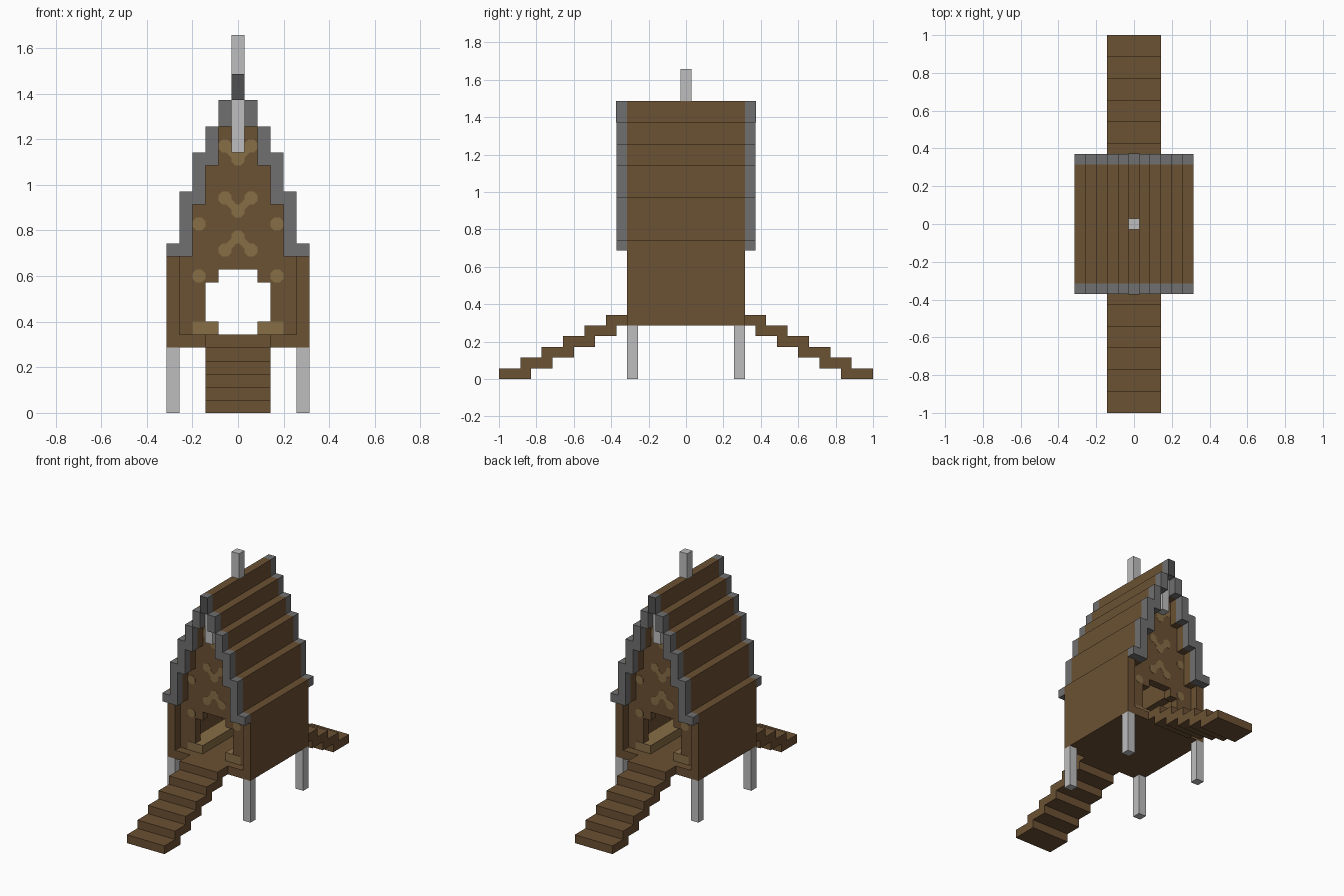
import bpy, bmesh
from math import pi
from mathutils import Matrix, Vector

U = 2 / 35  # one block

cube = bpy.data.objects.get("Cube")
if cube:
    bpy.data.objects.remove(cube, do_unlink=True)


def material(name, color):
    m = bpy.data.materials.new(name)
    m.use_nodes = True
    m.diffuse_color = (*color, 1)
    m.node_tree.nodes["Principled BSDF"].inputs["Base Color"].default_value = (*color, 1)
    return m


brown = material("dark wood", (0.147, 0.082, 0.033))
tan = material("light wood", (0.242, 0.156, 0.061))
grey = material("stone grey", (0.162, 0.162, 0.162))
dark = material("dark grey", (0.08, 0.08, 0.08))
pale = material("pale grey", (0.515, 0.515, 0.515))


def finish(name, bm, mat):
    bmesh.ops.recalc_face_normals(bm, faces=bm.faces)
    mesh = bpy.data.meshes.new(name)
    bm.to_mesh(mesh)
    bm.free()
    mesh.materials.append(mat)
    ob = bpy.data.objects.new(name, mesh)
    bpy.context.collection.objects.link(ob)
    return ob


def boxes(name, mat, spans):
    """Join boxes given as (x0, x1, y0, y1, z0, z1) in blocks."""
    bm = bmesh.new()
    for x0, x1, y0, y1, z0, z1 in spans:
        size = Vector((x1 - x0, y1 - y0, z1 - z0)) * U
        mid = Vector((x0 + x1, y0 + y1, z0 + z1)) * U / 2
        bmesh.ops.create_cube(bm, size=1, matrix=Matrix.Translation(mid) @ Matrix.Diagonal(size).to_4x4())
    return finish(name, bm, mat)


def mirror_x(spans):
    return spans + [(-x1, -x0, *rest) for x0, x1, *rest in spans]


# Floor, side walls and legs
boxes("floor", brown, [(-5.5, 5.5, -5.5, 5.5, 5, 6)])
boxes("side_walls", brown, mirror_x([(4.5, 5.5, -5.5, 5.5, 6, 12)]))
boxes("legs", pale, mirror_x([(4.5, 5.5, y, y + 1, 0, 5) for y in (-5.5, 4.5)]))

# Stepped roof: bottom and top of each column, from the ridge outward
roof = [(24, 26), (22, 24), (19, 22), (16, 20), (12, 17), (12, 13)]


def roof_columns(y0, y1):
    return [(i - 0.5, i + 0.5, y0, y1, *roof[abs(i)]) for i in range(-5, 6)]


boxes("roof", brown, roof_columns(-5.5, 5.5))
boxes("ridge_pole", pale, [(-0.5, 0.5, -0.5, 0.5, 26, 29)])

# Benches running through the house
boxes("benches", tan, mirror_x([(1.5, 3.5, -4.54, 4.54, 6, 7)]))

spots = [(0, 19), (1, 20), (1, 16), (0, 15), (3, 14), (0, 13), (1, 12), (3, 10)]
joints = [(0.5, 19.5), (0.5, 15.5), (0.5, 12.5)]


def spot_plates(name, y):
    """Eight-sided spots, joined by diamonds at diagonal corners."""
    bm = bmesh.new()
    for points, sides, radius, turn in ((spots, 8, 0.54, pi / 8), (joints, 4, 0.4, 0)):
        for px, pz in points:
            for x in {px, -px}:
                place = Matrix.Translation(Vector((x, y, pz + 0.5)) * U)
                spin = Matrix.Rotation(pi / 2, 4, 'X') @ Matrix.Rotation(turn, 4, 'Z')
                bmesh.ops.create_cone(bm, cap_ends=True, segments=sides, radius1=radius * U,
                                      radius2=radius * U, depth=0.06 * U, matrix=place @ spin)
    finish(name, bm, tan)


for side, s in (("front", -1), ("back", 1)):
    def span(a, b):
        return tuple(sorted((s * a, s * b)))

    # Recessed gable wall around the doorway
    door_top = [11, 11, 10, 6, 6]
    boxes(side + "_wall", brown,
          [(i - 0.5, i + 0.5, *span(3.5, 4.5), door_top[abs(i)], roof[abs(i)][0]) for i in range(-4, 5)])
    spot_plates(side + "_wall_spots", s * 4.5)
    spot_plates(side + "_inner_spots", s * 3.5)

    # Roof trim, its dark peak face, and the hanging post below it
    boxes(side + "_roof_trim", grey, roof_columns(*span(5.5, 6.5)))
    boxes(side + "_trim_peak", dark, [(-0.5, 0.5, *span(6.5, 6.53), 24, 26)])
    boxes(side + "_hanging_post", pale, [(-0.5, 0.5, *span(4.5, 5.5), 20, 24)])

    # Stairs, each tread overlapping the one below
    boxes(side + "_stairs", brown,
          [(-2.5, 2.5, *span(max(5.5, 14.5 - 2 * i), 17.5 - 2 * i), i, i + 1) for i in range(6)])
